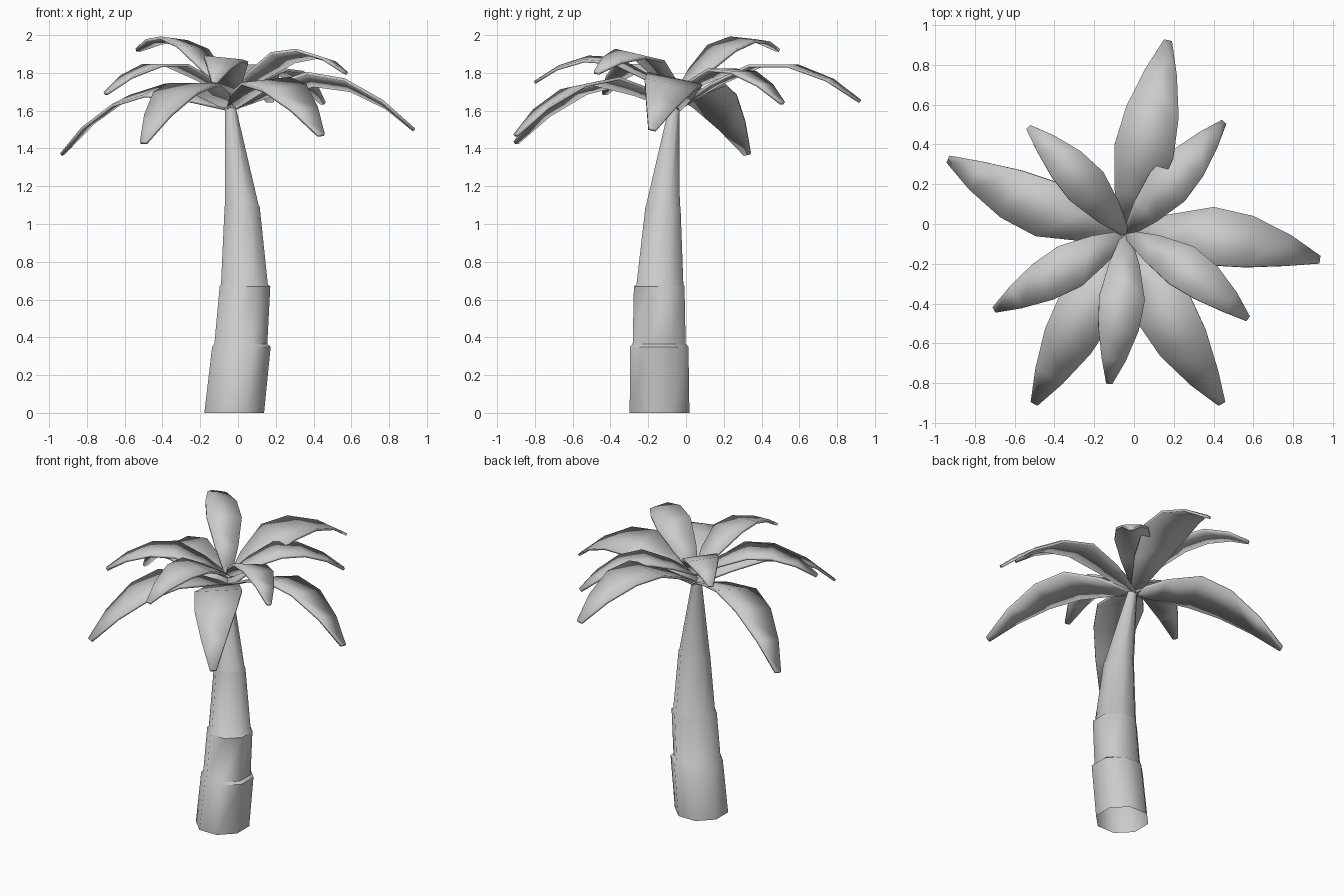
import bpy, bmesh, math
from mathutils import Vector

if "Cube" in bpy.data.objects:
    bpy.data.objects.remove(bpy.data.objects["Cube"])


def make_object(name, bm, angle):
    bmesh.ops.recalc_face_normals(bm, faces=bm.faces)
    mesh = bpy.data.meshes.new(name)
    bm.to_mesh(mesh)
    bm.free()
    ob = bpy.data.objects.new(name, mesh)
    bpy.context.collection.objects.link(ob)
    bpy.ops.object.select_all(action='DESELECT')
    ob.select_set(True)
    bpy.context.view_layer.objects.active = ob
    bpy.ops.object.shade_smooth_by_angle(angle=math.radians(angle))
    return ob


# Trunk: leaning octagonal loft with stepped bark bands (x, y, z, half width)
RINGS = [
    (-0.02, -0.14, 0.00, 0.158), (0.018, -0.142, 0.35, 0.155),
    (0.015, -0.142, 0.365, 0.140), (0.037, -0.142, 0.67, 0.134),
    (0.034, -0.138, 0.68, 0.124), (0.022, -0.122, 1.09, 0.093),
    (0.020, -0.122, 1.10, 0.089), (-0.040, -0.062, 1.62, 0.028),
]
bm = bmesh.new()
loops = []
for x, y, z, half in RINGS:
    rad = half / math.cos(math.pi / 8)
    loops.append([bm.verts.new((x + rad * math.cos((i + 0.5) * math.pi / 4),
                                y + rad * math.sin((i + 0.5) * math.pi / 4), z))
                  for i in range(8)])
for a, b in zip(loops, loops[1:]):
    for i in range(8):
        j = (i + 1) % 8
        bm.faces.new((a[i], a[j], b[j], b[i]))
bm.faces.new(loops[-1])
make_object("trunk", bm, 50)

# Leaf template for a full-size leaf: (distance, height, half width)
LEAF = [(0.0, 0.0, 0.025), (0.20, 0.125, 0.10), (0.42, 0.225, 0.15),
        (0.62, 0.225, 0.133), (0.82, 0.15, 0.08), (0.98, 0.04, 0.02)]


def leaf(name, tip, roll, base_z):
    base = Vector((-0.04, -0.05, base_z))
    out = Vector((tip[0] - base.x, tip[1] - base.y, 0))
    reach = out.length
    s = reach / 0.98
    out.normalize()
    side = Vector((-out.y, out.x, 0))
    c, sn = math.cos(roll), math.sin(roll)
    tip_h = LEAF[-1][1] * s
    # shift yaw and tilt so the rolled leaf still ends at the given tip
    lean = (tip[2] - base_z - tip_h * c) / reach
    drift = -tip_h * sn / reach
    bm = bmesh.new()
    rows = []
    for d, h, w in LEAF:
        d, h, w = d * s, h * s, w * s
        row = []
        for sw in (-w, w):
            p = base + out * d + side * (sw * c + h * sn + drift * d)
            p.z += h * c - sw * sn + lean * d
            row.append(bm.verts.new(p))
        rows.append(row)
    for a, b in zip(rows, rows[1:]):
        bm.faces.new((a[0], b[0], b[1], a[1]))
    ob = make_object(name, bm, 180)
    mod = ob.modifiers.new("thickness", 'SOLIDIFY')
    mod.thickness = 0.016
    mod.offset = 0


# Lower ring of long leaves: tip position, roll
LOWER = [((0.17, 0.92, 1.65), 0.0), ((-0.93, 0.325, 1.37), 0.2),
         ((-0.50, -0.90, 1.43), 0.0), ((0.44, -0.90, 1.47), -0.1),
         ((0.93, -0.18, 1.50), 0.22)]
# Upper ring of short leaves
UPPER = [((0.45, 0.51, 1.64), 0.0), ((-0.53, 0.485, 1.92), -0.1),
         ((-0.70, -0.43, 1.69), 0.0), ((-0.125, -0.80, 1.75), 0.1),
         ((0.57, -0.475, 1.80), 0.19)]
for i, (tip, roll) in enumerate(LOWER):
    leaf(f"lower_leaf_{i + 1}", tip, roll, 1.61)
for i, (tip, roll) in enumerate(UPPER):
    leaf(f"upper_leaf_{i + 1}", tip, roll, 1.67)
